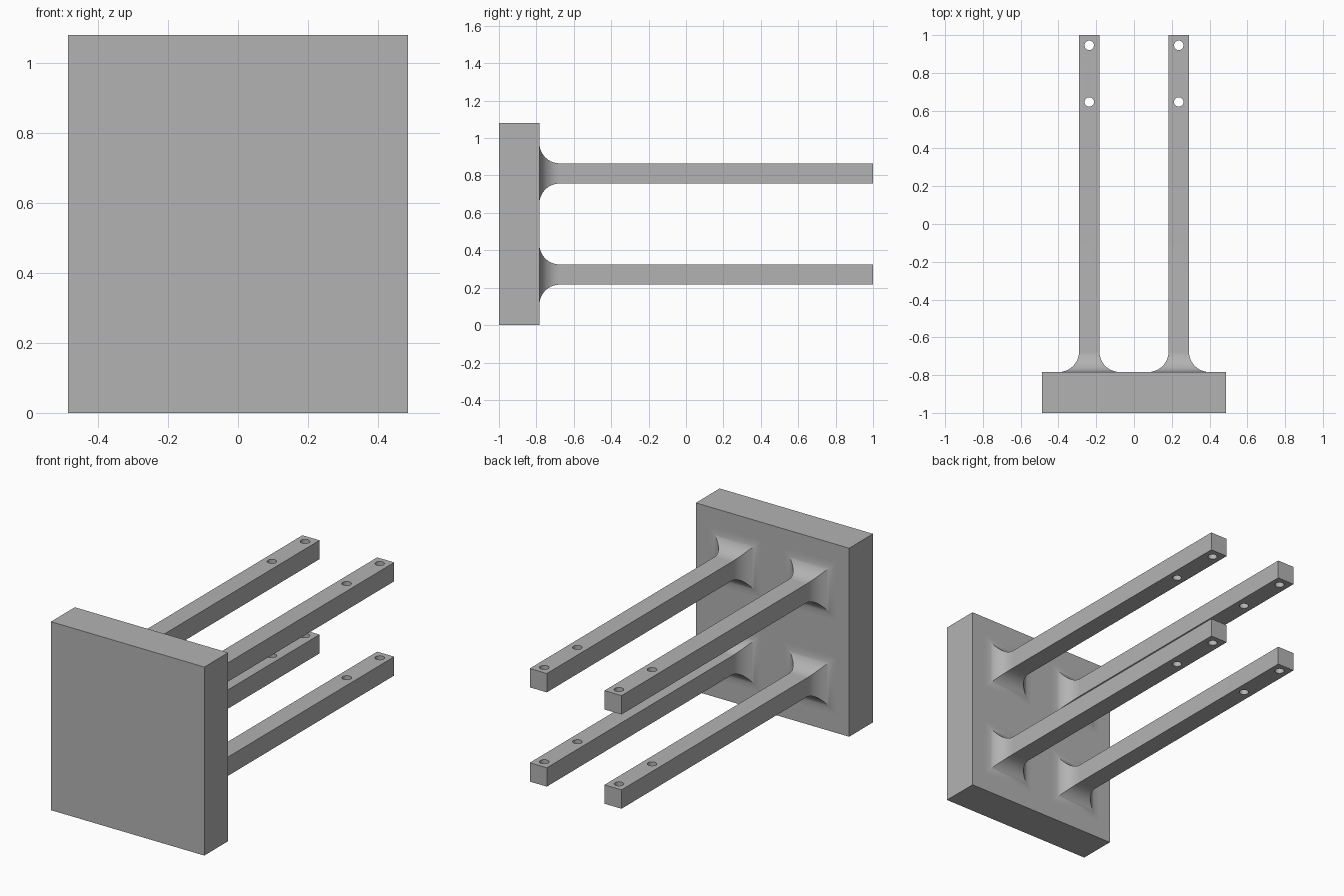
import bpy, bmesh, math

cube = bpy.data.objects.get("Cube")
if cube:
    bpy.data.objects.remove(cube, do_unlink=True)

UNIT = 2 / 18.5                     # arm thickness, the module of the design
HALF = UNIT / 2
PLATE_W, PLATE_H, PLATE_T = 9 * UNIT, 10 * UNIT, 2 * UNIT
FACE_Y = -1 + PLATE_T               # back face of the plate
ARM_X, ARM_Z = 0.237, 2.5 * UNIT    # arm offsets from the plate centre
HOLES_Y = (0.946, 0.646)
HOLE_R = 0.025
STEPS = 14

grey = bpy.data.materials.new("plain grey")
grey.use_nodes = True
grey.diffuse_color = (0.45, 0.45, 0.45, 1)
grey.node_tree.nodes["Principled BSDF"].inputs["Base Color"].default_value = (0.45, 0.45, 0.45, 1)


def add_object(name, bm):
    bmesh.ops.recalc_face_normals(bm, faces=bm.faces)
    mesh = bpy.data.meshes.new(name)
    bm.to_mesh(mesh)
    bm.free()
    mesh.materials.append(grey)
    obj = bpy.data.objects.new(name, mesh)
    bpy.context.collection.objects.link(obj)
    return obj


def make_plate():
    bm = bmesh.new()
    bmesh.ops.create_cube(bm, size=1)
    bmesh.ops.scale(bm, vec=(PLATE_W, PLATE_T, PLATE_H), verts=bm.verts)
    bmesh.ops.translate(bm, vec=(0, -1 + PLATE_T / 2, PLATE_H / 2), verts=bm.verts)
    return add_object("base_plate", bm)


def make_arm(name, x, z):
    # Square sections: sunk root, quarter-round flare with mitred corners, straight bar
    sections = [(FACE_Y - 0.02, HALF + UNIT)]
    for i in range(STEPS + 1):
        a = math.pi / 2 * i / STEPS
        sections.append((FACE_Y + UNIT * (1 - math.cos(a)), HALF + UNIT * (1 - math.sin(a))))
    sections.append((1, HALF))
    bm = bmesh.new()
    rings = [[bm.verts.new((x + sx * h, y, z + sz * h))
              for sx, sz in ((-1, -1), (1, -1), (1, 1), (-1, 1))] for y, h in sections]
    for a, b in zip(rings, rings[1:]):
        for k in range(4):
            n = (k + 1) % 4
            bm.faces.new((a[k], a[n], b[n], b[k]))
    bm.faces.new(rings[0])
    bm.faces.new(rings[-1])
    arm = add_object(name, bm)

    # Vertical bolt holes near the tip
    bm = bmesh.new()
    for y in HOLES_Y:
        made = bmesh.ops.create_cone(bm, cap_ends=True, segments=32, radius1=HOLE_R,
                                     radius2=HOLE_R, depth=2 * UNIT)
        bmesh.ops.translate(bm, vec=(x, y, z), verts=made["verts"])
    cutter = add_object(name + "_hole_cutter", bm)
    cutter.hide_render = True
    cut = arm.modifiers.new("bolt holes", 'BOOLEAN')
    cut.operation, cut.solver, cut.object = 'DIFFERENCE', 'EXACT', cutter
    bpy.context.view_layer.objects.active = arm
    bpy.ops.object.modifier_apply(modifier=cut.name)
    bpy.data.objects.remove(cutter, do_unlink=True)
    return arm


make_plate()
arms = [make_arm(f"{level}_{side}_arm", sx * ARM_X, PLATE_H / 2 + sz * ARM_Z)
        for level, sz in (("lower", -1), ("upper", 1))
        for side, sx in (("right", -1), ("left", 1))]

# Smooth flares and hole walls, crisp edges elsewhere
bpy.ops.object.select_all(action='DESELECT')
for arm in arms:
    arm.select_set(True)
bpy.context.view_layer.objects.active = arms[0]
bpy.ops.object.shade_smooth_by_angle(angle=math.radians(30))
